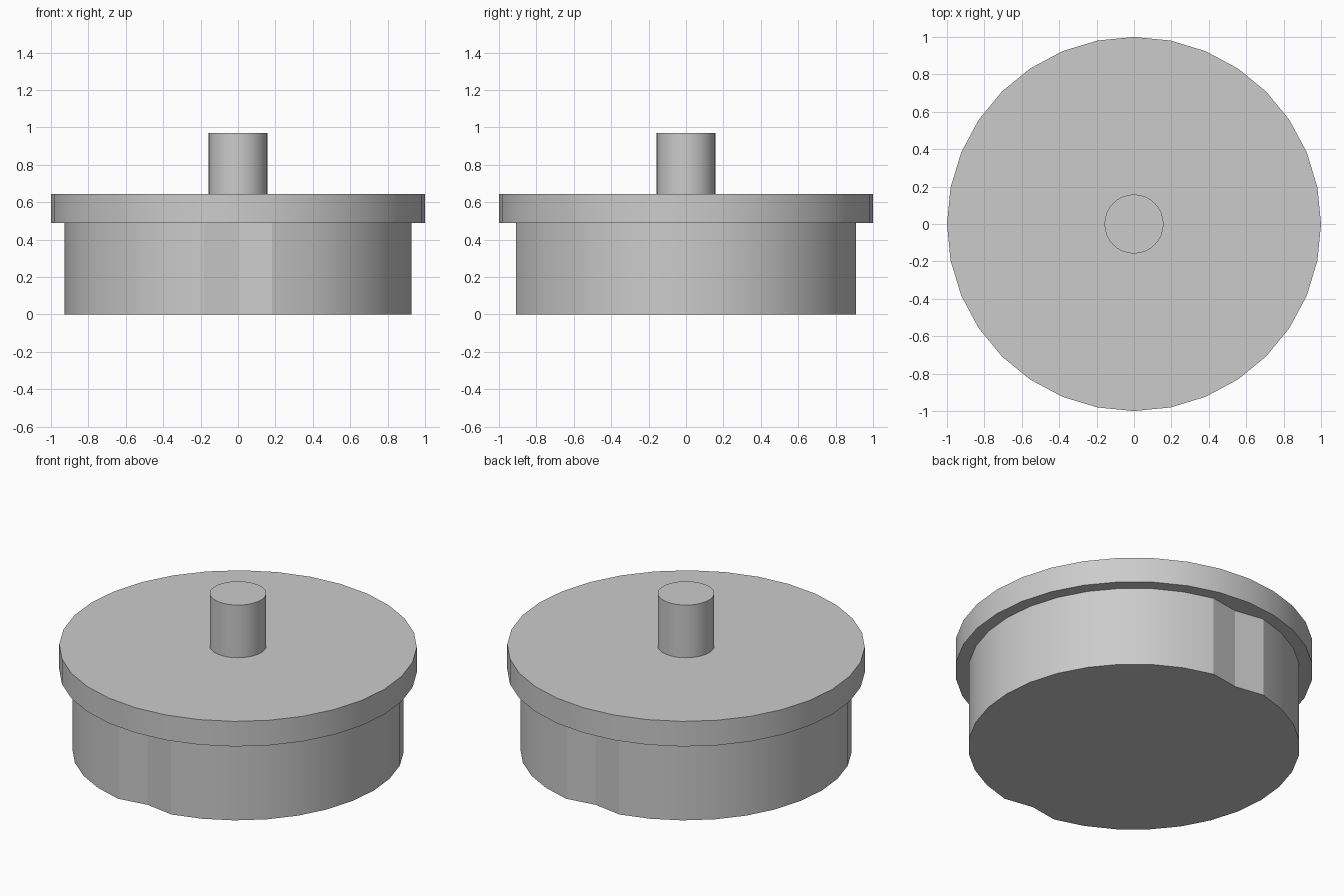
import bpy
import math

if "Cube" in bpy.data.objects:
    bpy.data.objects.remove(bpy.data.objects["Cube"], do_unlink=True)

# Single plain colour
grey = bpy.data.materials.new("light grey")
grey.use_nodes = True
colour = (0.6, 0.6, 0.6, 1)
grey.diffuse_color = colour
grey.node_tree.nodes["Principled BSDF"].inputs["Base Color"].default_value = colour


def drum(name, radius, bottom, top):
    """Upright 32-sided cylinder between two heights."""
    bpy.ops.mesh.primitive_cylinder_add(
        vertices=32, radius=radius, depth=top - bottom,
        location=(0, 0, (bottom + top) / 2))
    ob = bpy.context.object
    ob.name = name
    ob.data.materials.append(grey)
    return ob


def smooth(ob, degrees):
    bpy.ops.object.select_all(action='DESELECT')
    ob.select_set(True)
    bpy.context.view_layer.objects.active = ob
    bpy.ops.object.shade_smooth_by_angle(angle=math.radians(degrees))


# Base drum, with a shallow vertical groove at the front and back
base = drum("base_drum", 0.927, 0, 0.49)
for v in base.data.vertices:
    if abs(v.co.x) < 0.01:
        v.co.y = math.copysign(0.88, v.co.y)
smooth(base, 16)

# Wider rim plate on top of the drum
smooth(drum("rim_plate", 1.0, 0.49, 0.645), 30)

# Central post
smooth(drum("centre_post", 0.158, 0.645, 0.97), 30)
